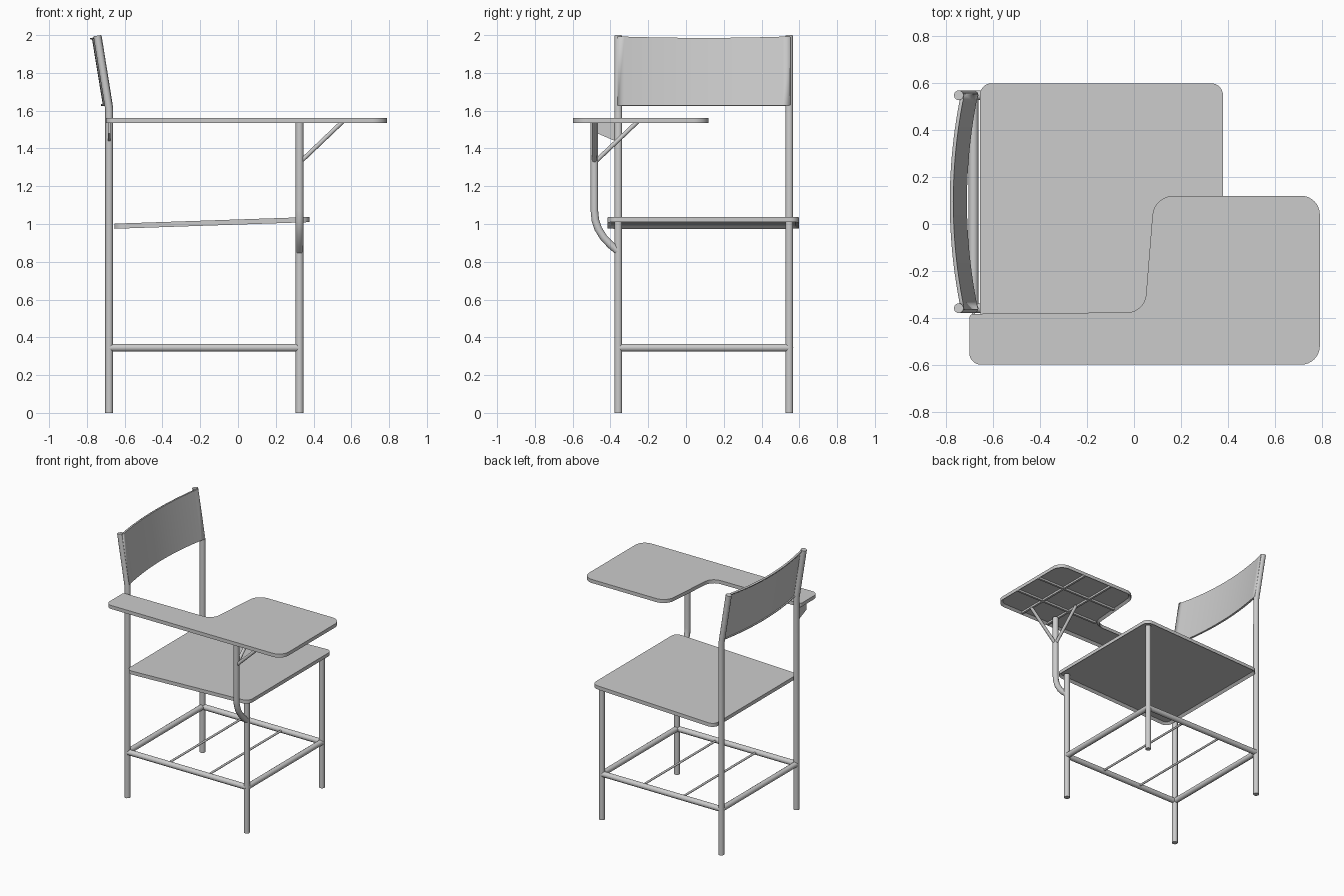
import bpy, bmesh, math
from mathutils import Vector

cube = bpy.data.objects.get("Cube")
if cube:
    bpy.data.objects.remove(cube)

grey = bpy.data.materials.new("satin grey")
grey.use_nodes = True
grey.diffuse_color = (0.6, 0.6, 0.6, 1)
grey.node_tree.nodes["Principled BSDF"].inputs["Base Color"].default_value = (0.6, 0.6, 0.6, 1)


def finish(obj, angle=35):
    obj.data.materials.clear()
    obj.data.materials.append(grey)
    bpy.ops.object.select_all(action='DESELECT')
    obj.select_set(True)
    bpy.context.view_layer.objects.active = obj
    bpy.ops.object.shade_smooth_by_angle(angle=math.radians(angle))
    return obj


def from_bmesh(name, bm):
    bmesh.ops.recalc_face_normals(bm, faces=bm.faces)
    mesh = bpy.data.meshes.new(name)
    bm.to_mesh(mesh)
    bm.free()
    obj = bpy.data.objects.new(name, mesh)
    bpy.context.collection.objects.link(obj)
    return finish(obj)


def tube(name, points, radius):
    curve = bpy.data.curves.new(name, 'CURVE')
    curve.dimensions = '3D'
    curve.bevel_depth = radius
    curve.bevel_resolution = 3
    curve.use_fill_caps = True
    spline = curve.splines.new('POLY')
    spline.points.add(len(points) - 1)
    for p, co in zip(spline.points, points):
        p.co = (*co, 1)
    obj = bpy.data.objects.new(name, curve)
    bpy.context.collection.objects.link(obj)
    bpy.ops.object.select_all(action='DESELECT')
    obj.select_set(True)
    bpy.context.view_layer.objects.active = obj
    bpy.ops.object.convert(target='MESH')
    return finish(bpy.context.object, 50)


def box(name, lo, hi):
    bm = bmesh.new()
    bmesh.ops.create_cube(bm, size=1)
    lo, hi = Vector(lo), Vector(hi)
    for v in bm.verts:
        v.co = (lo + hi) / 2 + v.co * (hi - lo)
    return from_bmesh(name, bm)


def rounded(corners, steps=8):
    """Outline with a circular fillet at each (x, y, radius) corner."""
    out = []
    for i, (x, y, r) in enumerate(corners):
        p = Vector((x, y, 0))
        a = (Vector((*corners[i - 1][:2], 0)) - p).normalized()
        b = (Vector((*corners[(i + 1) % len(corners)][:2], 0)) - p).normalized()
        half = a.angle(b) / 2
        centre = p + (a + b).normalized() * r / math.sin(half)
        start = (p + a * r / math.tan(half) - centre).normalized()
        end = (p + b * r / math.tan(half) - centre).normalized()
        out += [centre + start.slerp(end, k / steps) * r for k in range(steps + 1)]
    return out


def tray(name, corners, z, thick, rim, slope=0):
    """Slab with a rimmed recess underneath."""
    bm = bmesh.new()
    bottom = bm.faces.new([bm.verts.new(p) for p in rounded(corners)])
    ext = bmesh.ops.extrude_face_region(bm, geom=[bottom], use_keep_orig=True)
    for v in ext["geom"]:
        if isinstance(v, bmesh.types.BMVert):
            v.co.z += thick
    bmesh.ops.recalc_face_normals(bm, faces=bm.faces)
    low = min(bm.faces, key=lambda f: f.calc_center_median().z)
    bmesh.ops.inset_region(bm, faces=[low], thickness=rim)
    for v in low.verts:
        v.co.z += thick * 0.6
    for v in bm.verts:
        v.co.z += z + slope * v.co.x
    return from_bmesh(name, bm)


BACK, FRONT, RIGHT, LEFT, R = -0.682, 0.326, -0.358, 0.547, 0.021
RUNG = 0.345

# Legs, with the rear pair rising into raked back posts
for side, y in (("right", RIGHT), ("left", LEFT)):
    tube("back_leg_" + side, [(BACK, y, 0), (BACK, y, 1.61), (-0.687, y, 1.64), (-0.745, y, 1.997)], R)
    tube("front_leg_" + side, [(FRONT, y, 0), (FRONT, y, 1.015)], R)
    tube("side_rung_" + side, [(BACK, y, RUNG), (FRONT, y, RUNG)], R)

# Cross rungs and thin book rack rods
for name, x in (("back_rung", BACK), ("front_rung", FRONT)):
    tube(name, [(x, RIGHT, RUNG), (x, LEFT, RUNG)], R)
for i in (1, 2):
    x = BACK + (FRONT - BACK) * i / 3
    tube("rack_rod", [(x, RIGHT, RUNG), (x, LEFT, RUNG)], 0.008)

# Seat, rising slightly to the front
tray("seat", [(-0.655, -0.415, 0.05), (0.378, -0.415, 0.05), (0.378, 0.598, 0.05),
              (-0.655, 0.598, 0.05)], 0.997, 0.027, 0.018, 0.034)

# Writing tablet with a long arm, and stiffening ribs under it
tray("writing_tablet", [(-0.7, -0.598, 0.05), (0.79, -0.598, 0.08), (0.79, 0.12, 0.08),
                        (0.085, 0.12, 0.09), (0.045, -0.375, 0.08), (-0.7, -0.382, 0.02)],
     1.535, 0.027, 0.018)
for x in (0.31, 0.55):
    box("tablet_cross_rib", (x - 0.008, -0.59, 1.537), (x + 0.008, 0.11, 1.555))
for y, x in ((-0.36, 0.06), (-0.13, 0.08)):
    box("tablet_long_rib", (x, y - 0.008, 1.537), (0.78, y + 0.008, 1.555))

# Tablet post curving out of the front leg, with two braces
POST = -0.485
path = [(FRONT, RIGHT, 0.855), (FRONT, -0.4, 0.89), (FRONT, -0.437, 0.93), (FRONT, -0.465, 0.975),
        (FRONT, -0.48, 1.02), (FRONT, POST, 1.07), (FRONT, POST, 1.54)]
tube("tablet_post", path, R)
tube("tablet_brace_front", [(FRONT, POST, 1.325), (0.555, POST, 1.543)], 0.012)
tube("tablet_brace_side", [(FRONT, POST, 1.325), (FRONT, -0.255, 1.543)], 0.012)

# Bracket joining the tablet arm to the back post
bm = bmesh.new()
plate = bm.faces.new([bm.verts.new((BACK - 0.006, y, z)) for y, z in
                      ((-0.47, 1.54), (-0.365, 1.54), (-0.365, 1.435), (-0.47, 1.48))])
ext = bmesh.ops.extrude_face_region(bm, geom=[plate], use_keep_orig=True)
for v in ext["geom"]:
    if isinstance(v, bmesh.types.BMVert):
        v.co.x += 0.012
from_bmesh("tablet_bracket", bm)

# Curved backrest sheet with lips folded back along the top and bottom
bm = bmesh.new()
rows, cols = [(0.012, 1.63), (0, 1.63), (0, 1.99), (0.012, 1.988)], 24
grid = []
for depth, z in rows:
    line = []
    for k in range(cols + 1):
        t = 2 * k / cols - 1
        arch = 1 - t * t
        x = -0.666 - 0.16 * (z - 1.63) - 0.047 * arch - depth
        y = RIGHT - 0.005 + (LEFT - RIGHT + 0.01) * k / cols
        line.append(bm.verts.new((x, y, z - 0.008 * arch * (z > 1.8))))
    grid.append(line)
for a, b in zip(grid, grid[1:]):
    for k in range(cols):
        bm.faces.new((a[k], a[k + 1], b[k + 1], b[k]))
backrest = from_bmesh("backrest", bm)
solid = backrest.modifiers.new("thickness", 'SOLIDIFY')
solid.thickness = 0.008
solid.offset = 0
